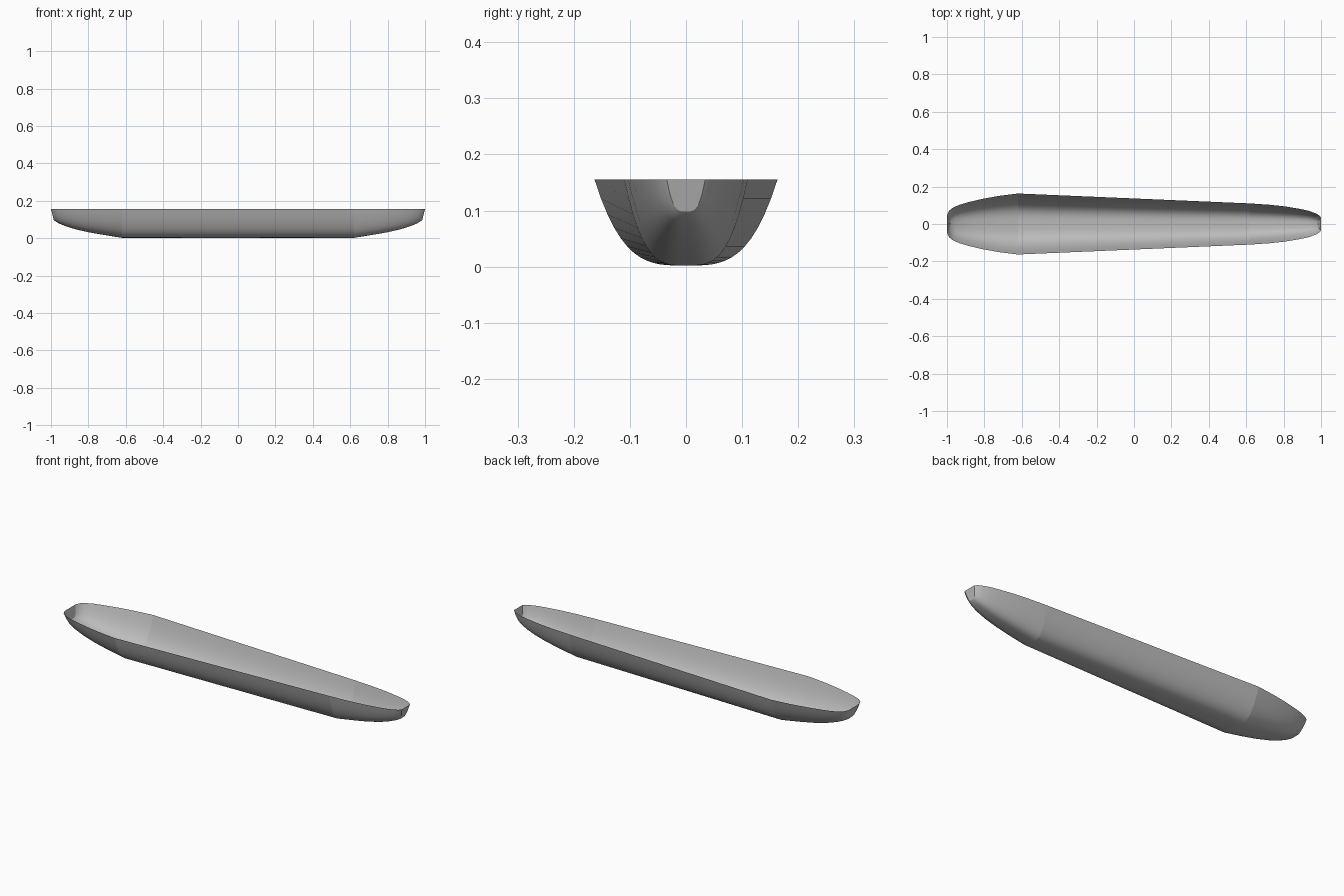
import bpy
import bmesh

if "Cube" in bpy.data.objects:
    bpy.data.objects.remove(bpy.data.objects["Cube"], do_unlink=True)

HEIGHT = 0.155   # rim height
SHOULDER = 0.62  # where the straight body meets the curved ends
POWER = 3.4      # fullness of the cross-section
STEPS = 14       # points per half cross-section

# Shared end profile: distance from middle, keel height
keel = [(0.62, 0.002), (0.72, 0.018), (0.80, 0.032), (0.87, 0.048),
        (0.92, 0.064), (0.955, 0.078), (0.975, 0.089), (0.985, 0.098)]
# Rim half widths along each end
wide_end = [0.163, 0.15, 0.135, 0.118, 0.103, 0.087, 0.07, 0.045]
narrow_end = [0.11, 0.103, 0.094, 0.082, 0.071, 0.058, 0.047, 0.034]


def add_section(bm, side, dist, low, half):
    """One open cross-section, leaning outward toward the tip."""
    lean = 0.015 * (dist - SHOULDER) / (0.985 - SHOULDER)
    ring = []
    for i in range(-STEPS, STEPS + 1):
        u = i / STEPS
        v = abs(u) ** POWER
        ring.append(bm.verts.new((side * (dist + lean * v), u * half,
                                  low + (HEIGHT - low) * v)))
    return ring


# Open hull shell lofted through the sections
bm = bmesh.new()
rings = [add_section(bm, -1, d, z, w)
         for (d, z), w in reversed(list(zip(keel, wide_end)))]
rings += [add_section(bm, 1, d, z, w) for (d, z), w in zip(keel, narrow_end)]
for a, b in zip(rings, rings[1:]):
    for i in range(2 * STEPS):
        bm.faces.new((a[i], a[i + 1], b[i + 1], b[i]))

# Leaning plates closing both tips
bm.faces.new(rings[0])
bm.faces.new(list(reversed(rings[-1])))
bmesh.ops.recalc_face_normals(bm, faces=bm.faces)
bm.faces.ensure_lookup_table()
if sum(f.normal.z * f.calc_area() for f in bm.faces) > 0:
    bmesh.ops.reverse_faces(bm, faces=bm.faces)

# Smooth skin with creases at the shoulders and tip plates
for f in bm.faces:
    f.smooth = True
count = len(keel)
for ring in (rings[0], rings[count - 1], rings[count], rings[-1]):
    for p, q in zip(ring, ring[1:]):
        edge = bm.edges.get((p, q))
        if edge:
            edge.smooth = False

mesh = bpy.data.meshes.new("hull_shell")
bm.to_mesh(mesh)
bm.free()
hull = bpy.data.objects.new("hull_shell", mesh)
bpy.context.collection.objects.link(hull)

# Plain grey finish
grey = bpy.data.materials.new("plain_grey")
grey.use_nodes = True
colour = (0.5, 0.5, 0.5, 1.0)
grey.diffuse_color = colour
grey.node_tree.nodes["Principled BSDF"].inputs["Base Color"].default_value = colour
mesh.materials.append(grey)
